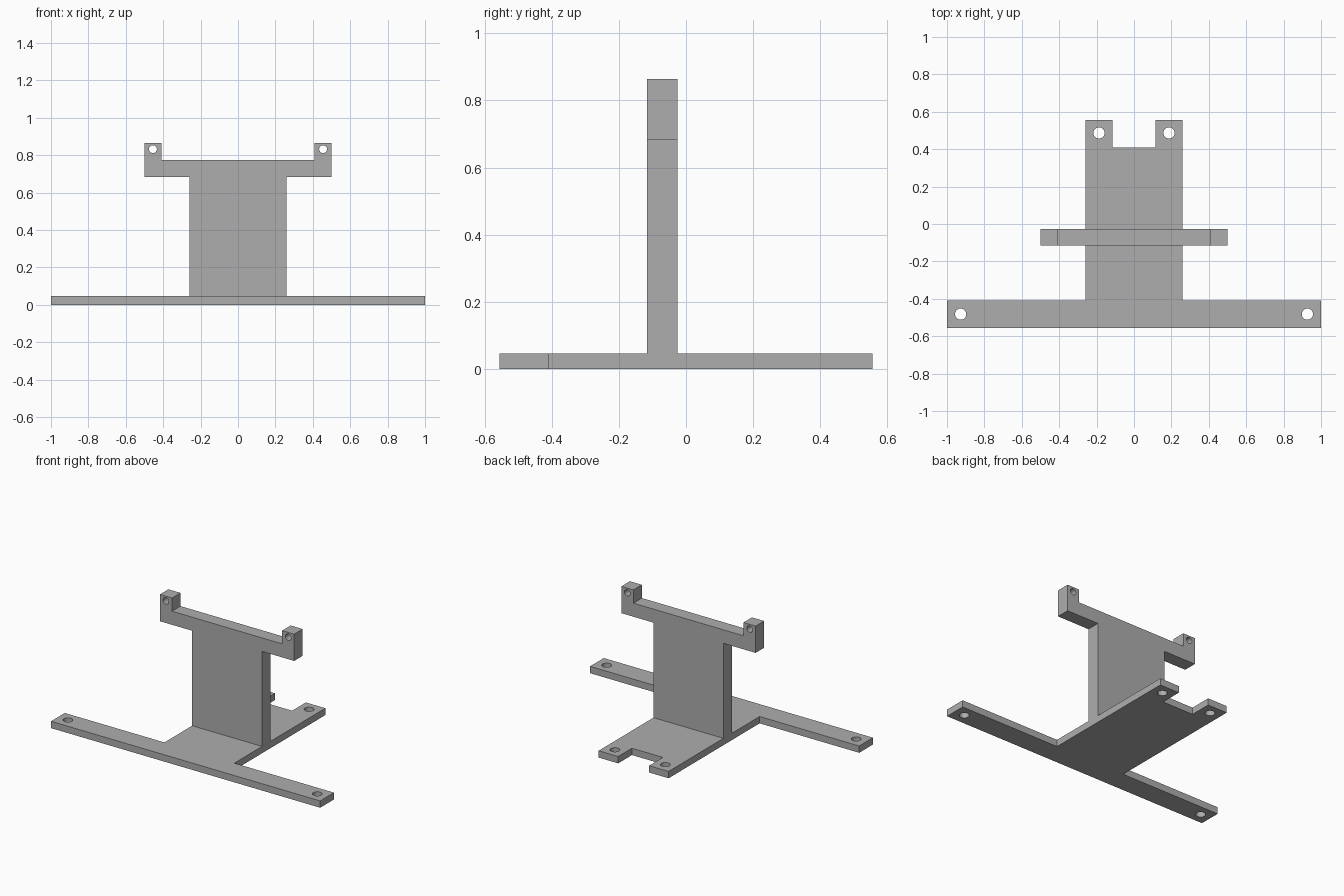
import bpy
from math import cos, sin, tau, pi

if "Cube" in bpy.data.objects:
    bpy.data.objects.remove(bpy.data.objects["Cube"])

grey = bpy.data.materials.new("plain grey")
grey.use_nodes = True
grey.diffuse_color = (0.42, 0.42, 0.42, 1)
grey.node_tree.nodes["Principled BSDF"].inputs["Base Color"].default_value = grey.diffuse_color


def circle(x, y, r, n=32):
    return [(x + r * cos(tau * i / n), y + r * sin(tau * i / n)) for i in range(n)]


def mirrored(half):
    """Close a right-hand half outline with its mirror image."""
    return half + [(-x, y) for x, y in reversed(half)]


def plate(name, outline, holes, thickness, location, tilt=0):
    """Flat plate cut from an outline, with round holes through it."""
    curve = bpy.data.curves.new(name + " outline", "CURVE")
    curve.dimensions = "2D"
    curve.fill_mode = "BOTH"
    curve.extrude = thickness / 2
    for loop in [outline] + holes:
        spline = curve.splines.new("POLY")
        spline.points.add(len(loop) - 1)
        for point, (x, y) in zip(spline.points, loop):
            point.co = (x, y, 0, 1)
        spline.use_cyclic_u = True
        spline.use_smooth = False
    helper = bpy.data.objects.new(name + " helper", curve)
    bpy.context.collection.objects.link(helper)
    bpy.context.view_layer.update()
    depsgraph = bpy.context.evaluated_depsgraph_get()
    mesh = bpy.data.meshes.new_from_object(helper.evaluated_get(depsgraph))
    bpy.data.objects.remove(helper)
    mesh.materials.clear()
    mesh.materials.append(grey)
    for face in mesh.polygons:
        face.use_smooth = False
        face.material_index = 0
    part = bpy.data.objects.new(name, mesh)
    part.location = location
    part.rotation_euler.x = tilt
    bpy.context.collection.objects.link(part)
    return part


BASE = 0.046   # base plate thickness
WIDTH = 0.26   # half width of the web

# Base: wide front bar, centre tongue and notched rear tabs
base_half = [(1, -0.556), (1, -0.41), (WIDTH, -0.41), (WIDTH, 0.556),
             (0.115, 0.556), (0.115, 0.41)]
base_holes = [circle(s * x, y, 0.03)
              for s in (-1, 1) for x, y in ((0.927, -0.482), (0.187, 0.487))]
plate("base_plate", mirrored(base_half), base_holes, BASE, (0, 0, BASE / 2))

# Upright: web, crossbar and raised ears with bolt holes
upright_half = [(WIDTH, BASE), (WIDTH, 0.684), (0.499, 0.684), (0.499, 0.864),
                (0.409, 0.864), (0.409, 0.775)]
ear_holes = [circle(s * 0.455, 0.832, 0.021) for s in (-1, 1)]
plate("upright_bracket", mirrored(upright_half), ear_holes, 0.09,
      (0, -0.071, 0), pi / 2)
